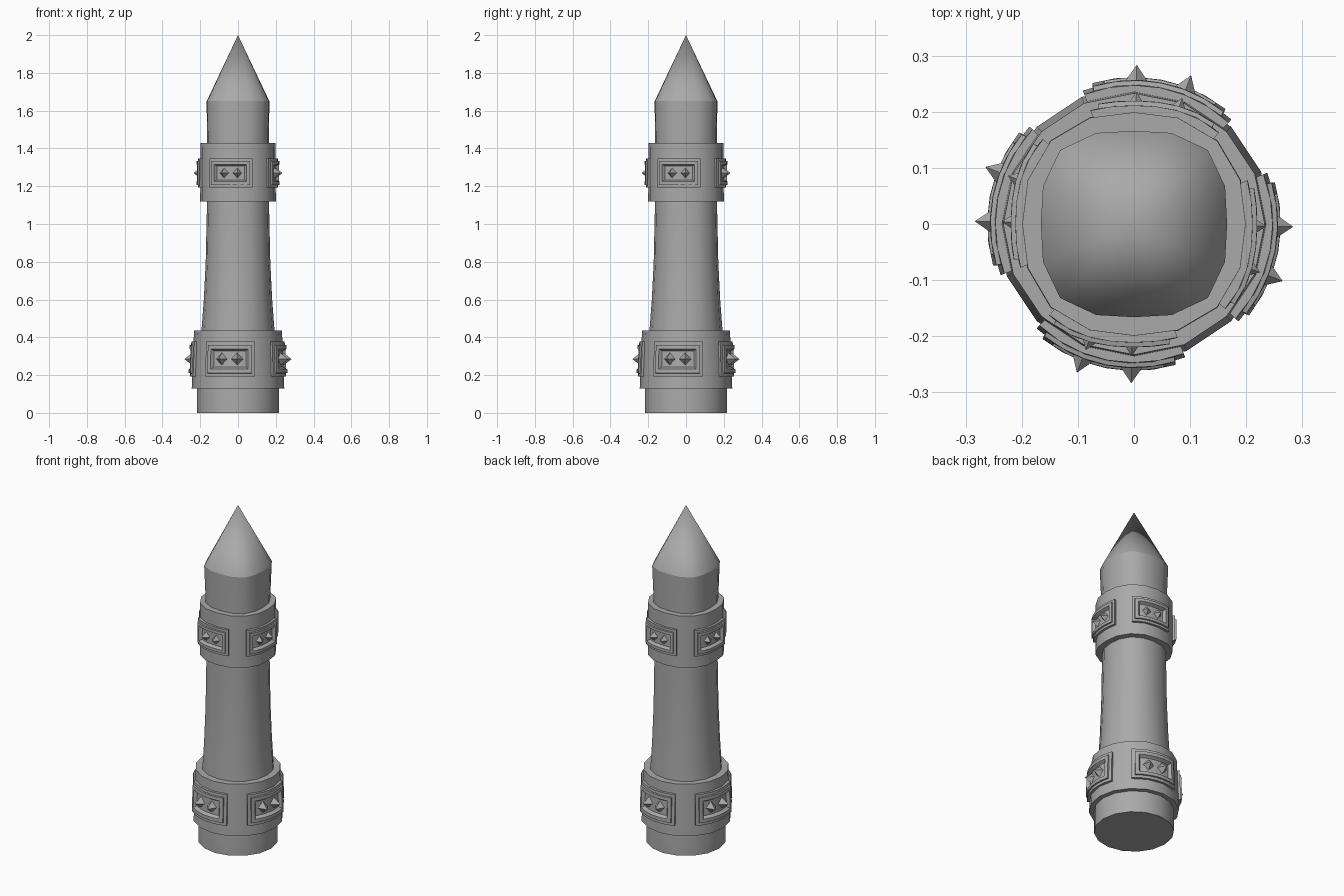
import bpy, bmesh
from math import sin, cos, pi, radians

cube = bpy.data.objects.get("Cube")
if cube:
    bpy.data.objects.remove(cube, do_unlink=True)

GREY = (0.4, 0.4, 0.4, 1)
stone = bpy.data.materials.new("grey stone")
stone.use_nodes = True
stone.diffuse_color = GREY
stone.node_tree.nodes["Principled BSDF"].inputs["Base Color"].default_value = GREY

SIDES = 16


def radius(a, r, p):
    """Radius of a rounded square; p = 2 gives a circle."""
    return r / (abs(cos(a)) ** p + abs(sin(a)) ** p) ** (1 / p)


def point(a, r, z):
    return (r * cos(a), r * sin(a), z)


def finish(name, bm, smooth=None):
    bmesh.ops.recalc_face_normals(bm, faces=bm.faces)
    mesh = bpy.data.meshes.new(name)
    bm.to_mesh(mesh)
    bm.free()
    mesh.materials.append(stone)
    ob = bpy.data.objects.new(name, mesh)
    bpy.context.collection.objects.link(ob)
    if smooth:
        bpy.ops.object.select_all(action="DESELECT")
        ob.select_set(True)
        bpy.context.view_layer.objects.active = ob
        bpy.ops.object.shade_smooth_by_angle(angle=radians(smooth))


def bridge(bm, a, b):
    n = len(a)
    for i in range(n):
        bm.faces.new((a[i], a[(i + 1) % n], b[(i + 1) % n], b[i]))


def loft(name, rings, tip=None, smooth=40):
    """Skin rings of (z, radius, squareness), capped or drawn to a tip."""
    bm = bmesh.new()
    loops = []
    for z, r, p in rings:
        angles = [2 * pi * i / SIDES for i in range(SIDES)]
        loops.append([bm.verts.new(point(a, radius(a, r, p), z)) for a in angles])
    for a, b in zip(loops, loops[1:]):
        bridge(bm, a, b)
    bm.faces.new(loops[0])
    if tip:
        apex = bm.verts.new((0, 0, tip))
        for i in range(SIDES):
            bm.faces.new((loops[-1][i], loops[-1][(i + 1) % SIDES], apex))
    else:
        bm.faces.new(loops[-1])
    finish(name, bm, smooth)


def panel(name, mid, zc, surface, h):
    """Curved framed panel: nested rectangles of (half angle, half height, offset)."""
    bm = bmesh.new()
    steps = 6
    nest = [(32, 1, -0.02), (32, 1, 0.012), (28, 0.82, 0.012), (27.5, 0.8, 0.02),
            (23, 0.58, 0.02), (21, 0.46, 0.002)]
    loops = []
    for half, k, off in nest:
        row = [mid + radians(half) * (2 * i / steps - 1) for i in range(steps + 1)]
        pts = [(a, zc - h * k) for a in row] + [(a, zc + h * k) for a in reversed(row)]
        loops.append([bm.verts.new(point(a, surface(a, z) + off, z)) for a, z in pts])
    for a, b in zip(loops, loops[1:]):
        bridge(bm, a, b)
    floor = loops[-1]
    for i in range(steps):
        bm.faces.new((floor[i], floor[i + 1], floor[-2 - i], floor[-1 - i]))
    finish(name, bm)


def stud(name, a, zc, r, w, h, out):
    """Diamond-based pointed stud."""
    bm = bmesh.new()
    t = w / r
    base = [bm.verts.new(point(a + da, r - 0.01, zc + dz))
            for da, dz in ((t, 0), (0, h), (-t, 0), (0, -h))]
    tip = bm.verts.new(point(a, r + out, zc))
    for i in range(4):
        bm.faces.new((base[i], base[(i + 1) % 4], tip))
    bm.faces.new(base)
    finish(name, bm)


# Post and pointed top
loft("post", [(0, 0.218, 2), (0.13, 0.218, 2), (0.44, 0.193, 2.1), (0.6, 0.181, 2.2),
              (0.8, 0.171, 2.3), (1.12, 0.164, 2.4), (1.43, 0.164, 2.6), (1.65, 0.166, 3)])
loft("pointed_top", [(1.65, 0.166, 3)], tip=2.0, smooth=50)

# Bands: bottom z, top z, bottom radius, top radius, squareness,
# panel height centre, panel half height, stud reach
bands = {
    "lower": (0.13, 0.435, 0.245, 0.233, 2.0, 0.285, 0.092, 0.045),
    "upper": (1.12, 1.43, 0.2, 0.199, 2.35, 1.27, 0.078, 0.036),
}
for label, (z0, z1, r0, r1, p, zc, h, out) in bands.items():
    loft(label + "_band", [(z0, r0, p), (z1, r1, p)])

    def surface(a, z):
        return radius(a, r0 + (r1 - r0) * (z - z0) / (z1 - z0), p)

    for side, turn in (("front", 270), ("left", 0), ("back", 90), ("right", 180)):
        mid = radians(turn - 11)
        panel(f"{label}_{side}_panel", mid, zc, surface, h)
        for n, da in enumerate((-10, 10)):
            a = mid + radians(da)
            stud(f"{label}_{side}_stud_{n + 1}", a, zc, surface(a, zc),
                 h * 0.45, h * 0.46, out)
